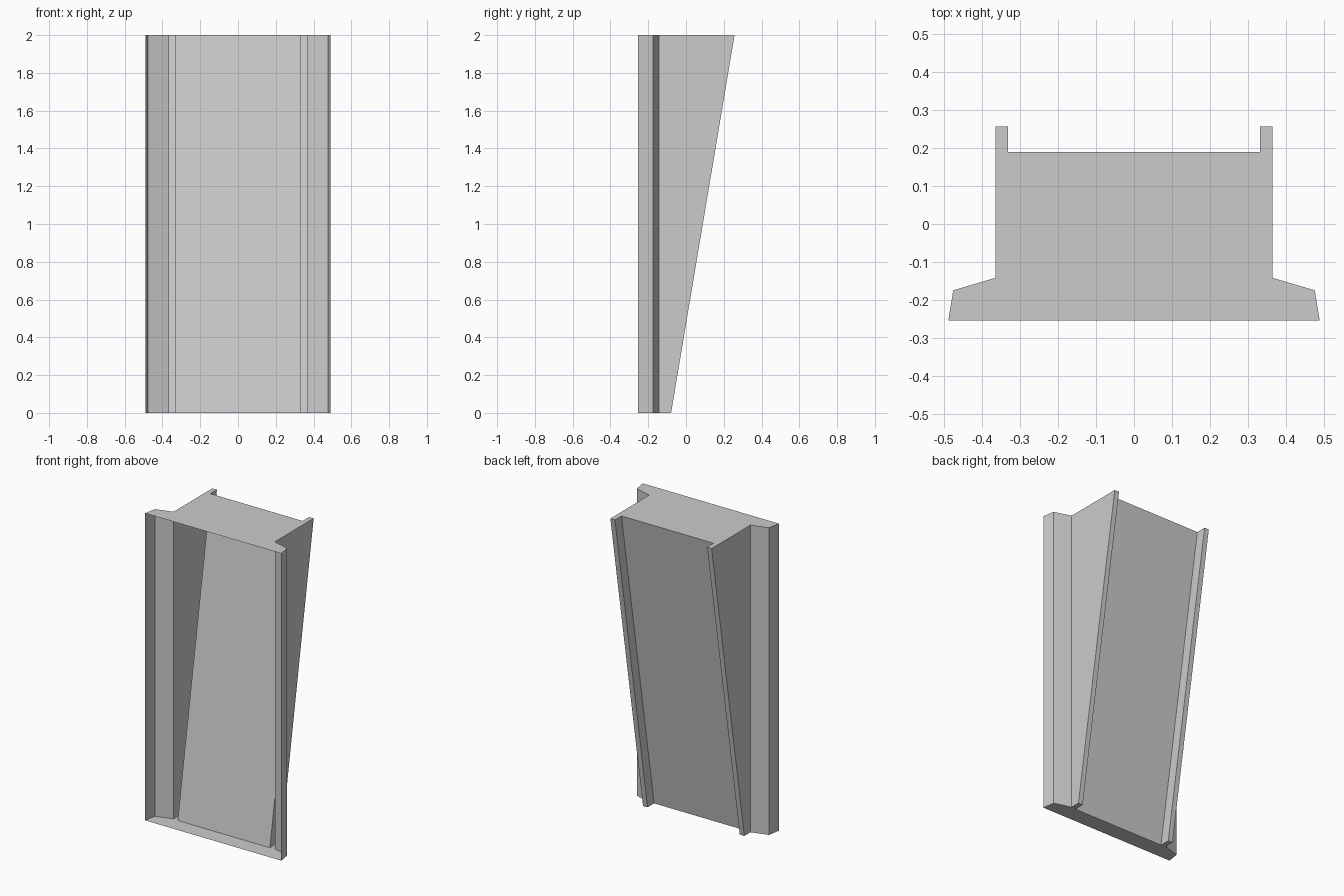
import bpy
import bmesh

cube = bpy.data.objects.get("Cube")
if cube:
    bpy.data.objects.remove(cube, do_unlink=True)

# Single flat grey
grey = bpy.data.materials.new("plain grey")
grey.use_nodes = True
colour = (0.6, 0.6, 0.6, 1.0)
grey.diffuse_color = colour
grey.node_tree.nodes["Principled BSDF"].inputs["Base Color"].default_value = colour

HEIGHT = 2.0
FRONT = -0.255
RAIL_DEPTH = 0.067


def half_section(rail_y):
    """Left half of the section: lip, flange, side wall, rail, panel."""
    return [(0.49, FRONT), (0.477, -0.175), (0.365, -0.142),
            (0.365, rail_y), (0.332, rail_y), (0.332, rail_y - RAIL_DEPTH)]


def section(bm, z, rail_y):
    half = half_section(rail_y)
    outline = half + [(-x, y) for x, y in reversed(half)]
    return [bm.verts.new((x, y, z)) for x, y in outline]


# Thin shell, open at the front, leaning outwards at the back towards the top
bm = bmesh.new()
bottom = section(bm, 0.0, -0.079)
top = section(bm, HEIGHT, 0.257)
for i in range(len(bottom) - 1):
    bm.faces.new((bottom[i], bottom[i + 1], top[i + 1], top[i]))

# End caps
bm.faces.new(top)
bm.faces.new(list(reversed(bottom)))

mesh = bpy.data.meshes.new("tapered_channel")
bm.to_mesh(mesh)
bm.free()
mesh.materials.append(grey)
channel = bpy.data.objects.new("tapered_channel", mesh)
bpy.context.collection.objects.link(channel)
